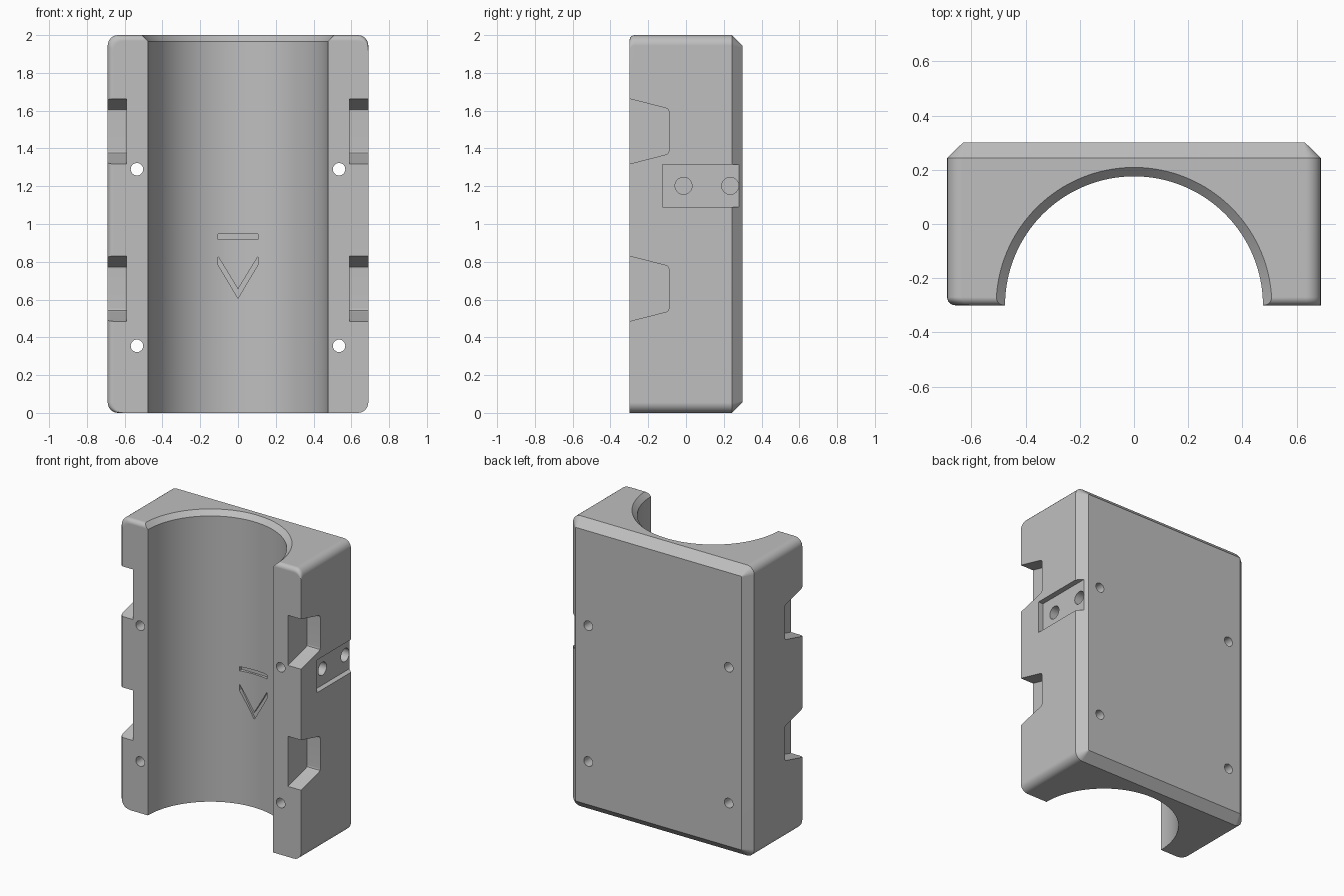
import bpy, bmesh, math
from mathutils import Vector, Matrix

if "Cube" in bpy.data.objects:
    bpy.data.objects.remove(bpy.data.objects["Cube"])

grey = bpy.data.materials.new("plain grey")
grey.diffuse_color = (0.52, 0.52, 0.52, 1)
grey.use_nodes = True
grey.node_tree.nodes["Principled BSDF"].inputs["Base Color"].default_value = grey.diffuse_color


def make_object(name, bm):
    bmesh.ops.recalc_face_normals(bm, faces=bm.faces)
    mesh = bpy.data.meshes.new(name)
    bm.to_mesh(mesh)
    bm.free()
    ob = bpy.data.objects.new(name, mesh)
    bpy.context.collection.objects.link(ob)
    mesh.materials.append(grey)
    return ob


def loft(name, rings):
    """Closed skin through rings with equal point counts."""
    bm = bmesh.new()
    rows = [[bm.verts.new(p) for p in ring] for ring in rings]
    n = len(rows[0])
    for a, b in zip(rows, rows[1:]):
        for i in range(n):
            j = (i + 1) % n
            bm.faces.new((a[i], a[j], b[j], b[i]))
    bm.faces.new(rows[0])
    bm.faces.new(rows[-1])
    return make_object(name, bm)


def circle(r, n):
    return [(r * math.cos(2 * math.pi * i / n), r * math.sin(2 * math.pi * i / n)) for i in range(n)]


def prism_x(name, yz, x0, x1):
    return loft(name, [[(x, y, z) for y, z in yz] for x in (x0, x1)])


def prism_y(name, xz, y0, y1):
    return loft(name, [[(x, y, z) for x, z in xz] for y in (y0, y1)])


def rounded_rect(x0, x1, z0, z1, r, y, seg=6):
    pts = []
    corners = ((x1 - r, z1 - r), (x0 + r, z1 - r), (x0 + r, z0 + r), (x1 - r, z0 + r))
    for k, (cx, cz) in enumerate(corners):
        for i in range(seg + 1):
            a = math.pi / 2 * (k + i / seg)
            pts.append((cx + r * math.cos(a), y, cz + r * math.sin(a)))
    return pts


# block: fillet on front left and top edges, chamfer round the back
W, D, H, R, F = 0.69, 0.30, 2.0, 0.055, 0.03
rings = []
for i in range(7):
    a = math.pi / 2 * i / 6
    inset = F * (1 - math.sin(a))
    rings.append(rounded_rect(-W + inset, W, 0, H - inset, R, -D + F * (1 - math.cos(a))))
rings.append(rounded_rect(-W, W, 0, H, R, 0.243))
rings.append(rounded_rect(-W + 0.058, W - 0.058, 0.058, H - 0.058, 0.006, D))
block = loft("clamp_block", rings)

cutters = []

# half-round channel with a chamfer at the top
channel = [(0.476, -0.1), (0.476, 1.967), (0.609, 2.1)]
cutters.append(loft("channel_cutter", [[(x, y - D, z) for x, y in circle(r, 128)] for r, z in channel]))

# tapered side notches, two on each side
for z0, z1 in ((0.485, 0.83), (1.318, 1.663)):
    notch = [(-0.32, z0 - 0.005), (-0.105, z0 + 0.05), (-0.094, z0 + 0.057), (-0.09, z0 + 0.07),
             (-0.09, z1 - 0.07), (-0.094, z1 - 0.057), (-0.105, z1 - 0.05), (-0.32, z1 + 0.005)]
    for s in (-1, 1):
        cutters.append(prism_x("notch_cutter", notch, s * 0.59, s * 0.8))

# bolt holes from front to back
for s in (-1, 1):
    for z in (0.355, 1.29):
        hole = [(s * 0.535 + x, z + dz) for x, dz in circle(0.033, 32)]
        cutters.append(prism_y("bolt_hole_cutter", hole, -0.4, 0.4))

# shallow pocket on the right with two blind holes
pocket = [(-0.125, 1.09), (0.28, 1.09), (0.28, 1.315), (-0.125, 1.315)]
cutters.append(prism_x("pocket_cutter", pocket, 0.652, 0.8))
for y in (-0.013, 0.234):
    hole = [(y + dy, 1.202 + dz) for dy, dz in circle(0.045, 32)]
    cutters.append(prism_x("pocket_hole_cutter", hole, 0.47, 0.8))

# engraved bar and direction arrow in the channel
bar = [(-0.105, 0.918), (0.105, 0.918), (0.105, 0.946), (-0.105, 0.946)]
arrow = [(-0.105, 0.827), (-0.105, 0.783), (0, 0.607), (0.105, 0.783), (0.105, 0.827), (0, 0.655)]
for mark in (bar, arrow):
    cutters.append(prism_y("mark_cutter", mark, 0.0, 0.19))

# apply the cuts
bpy.context.view_layer.objects.active = block
block.select_set(True)
for c in cutters:
    c.hide_render = True
    mod = block.modifiers.new("cut", "BOOLEAN")
    mod.operation, mod.solver, mod.object = "DIFFERENCE", "EXACT", c
    bpy.ops.object.modifier_apply(modifier=mod.name)
for c in cutters:
    bpy.data.objects.remove(c, do_unlink=True)

bpy.ops.object.shade_smooth_by_angle(angle=math.radians(25))
normals = block.modifiers.new("flat faces", "WEIGHTED_NORMAL")
normals.keep_sharp = True
